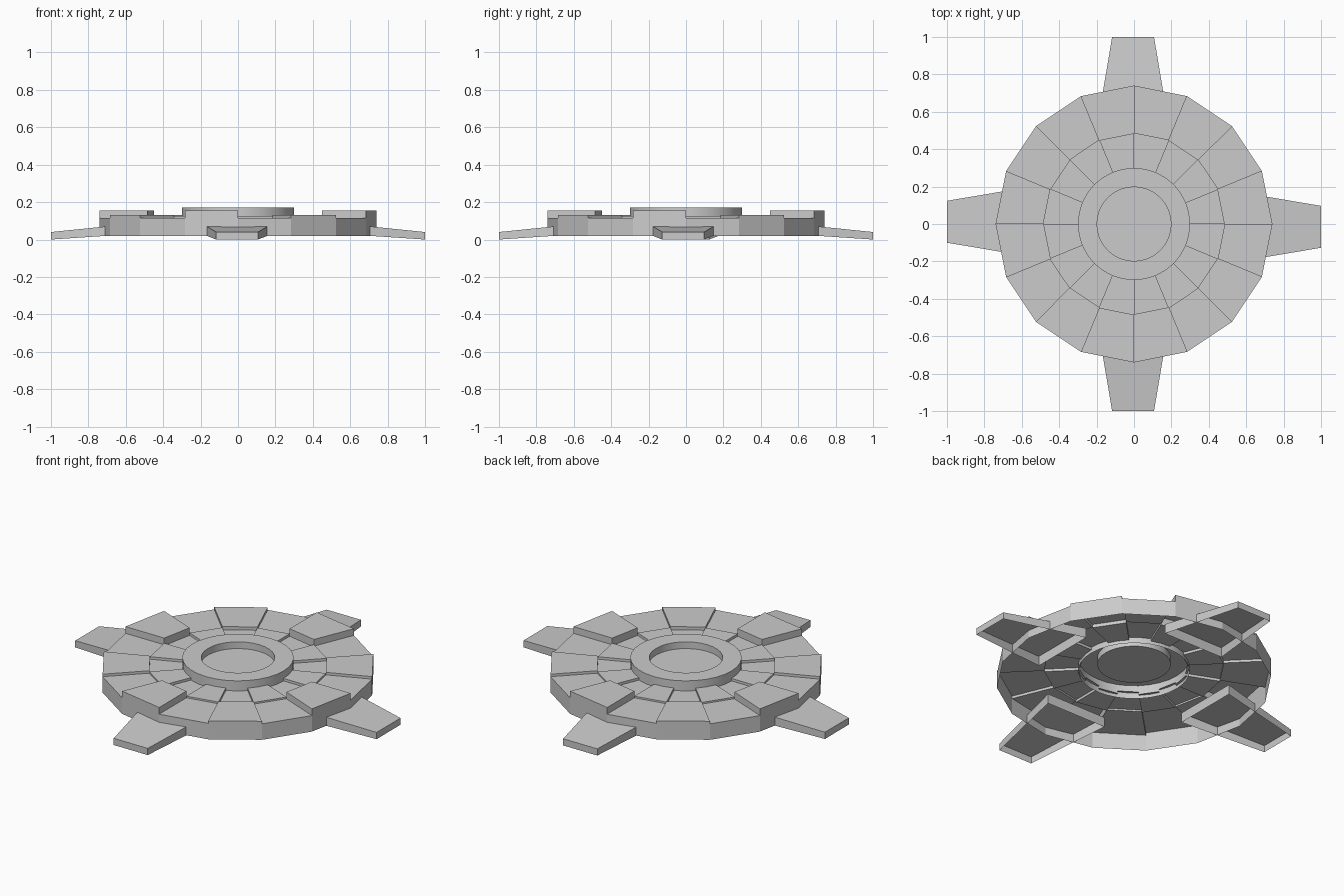
import bpy, bmesh
from math import cos, sin, pi, radians
from mathutils import Matrix

if "Cube" in bpy.data.objects:
    bpy.data.objects.remove(bpy.data.objects["Cube"])

N = 16
STEP = 2 * pi / N
R_HUB, R_MID, R_OUT = 0.30, 0.485, 0.74
Z_RIM = 0.02
# panel heights, repeating every quarter turn
OUTER = [0.115, 0.13, 0.115, 0.155]
INNER = [0.125, 0.11, 0.125, 0.11]


def finish(name, bm):
    mesh = bpy.data.meshes.new(name)
    bm.to_mesh(mesh)
    bm.free()
    obj = bpy.data.objects.new(name, mesh)
    bpy.context.collection.objects.link(obj)
    return obj


def pol(r, k, z):
    return (r * cos(k * STEP), r * sin(k * STEP), z)


def quad(bm, *pts):
    bm.faces.new([bm.verts.new(p) for p in pts])


def radial_wall(bm, r0, r1, k, za, zb):
    # step between two neighbouring panels
    if za > zb:
        quad(bm, pol(r0, k, zb), pol(r0, k, za), pol(r1, k, za), pol(r1, k, zb))
    elif zb > za:
        quad(bm, pol(r0, k, za), pol(r1, k, za), pol(r1, k, zb), pol(r0, k, zb))


# Stepped disc: two rings of panels, open underneath
bm = bmesh.new()
for k in range(N):
    zo, zi = OUTER[k % 4], INNER[k % 4]
    for r0, r1, z in ((R_HUB - 0.01, R_MID, zi), (R_MID, R_OUT, zo)):
        quad(bm, pol(r0, k, z), pol(r1, k, z), pol(r1, k + 1, z), pol(r0, k + 1, z))
    # step between the rings
    if zo > zi:
        quad(bm, pol(R_MID, k, zi), pol(R_MID, k, zo), pol(R_MID, k + 1, zo), pol(R_MID, k + 1, zi))
    else:
        quad(bm, pol(R_MID, k, zo), pol(R_MID, k + 1, zo), pol(R_MID, k + 1, zi), pol(R_MID, k, zi))
    # outer rim wall
    quad(bm, pol(R_OUT, k, Z_RIM), pol(R_OUT, k + 1, Z_RIM), pol(R_OUT, k + 1, zo), pol(R_OUT, k, zo))
    radial_wall(bm, R_MID, R_OUT, k + 1, zo, OUTER[(k + 1) % 4])
    radial_wall(bm, R_HUB, R_MID, k + 1, zi, INNER[(k + 1) % 4])
bmesh.ops.remove_doubles(bm, verts=bm.verts, dist=1e-5)
finish("panel_disc", bm)

# Hub: raised collar with a sunken round floor
bm = bmesh.new()
SIDES = 32
rings = []
for r, z in ((0.30, 0.09), (0.30, 0.17), (0.198, 0.17), (0.198, 0.13)):
    rings.append([bm.verts.new((r * cos(2 * pi * i / SIDES), r * sin(2 * pi * i / SIDES), z))
                  for i in range(SIDES)])
for a, b in zip(rings, rings[1:]):
    for i in range(SIDES):
        j = (i + 1) % SIDES
        f = bm.faces.new((a[i], a[j], b[j], b[i]))
bm.faces.new(rings[-1])
hub = finish("hub_collar", bm)
bpy.context.view_layer.objects.active = hub
hub.select_set(True)
bpy.ops.object.shade_smooth_by_angle(angle=radians(30))

# Four sloping feet: tapered boxes without a bottom, running in under the disc
FEET = [("right_foot", 0, -0.015), ("back_foot", 1, 0.005),
        ("left_foot", 2, -0.012), ("front_foot", 3, -0.005)]
for name, quarter, shift in FEET:
    bm = bmesh.new()
    # radius, half width, bottom, top
    sections = [(0.49, 0.198, 0.034, 0.092), (1.0, 0.112, 0.005, 0.04)]
    lo, hi = [], []
    for r, w, zb, zt in sections:
        lo.append([bm.verts.new((r, s * w + shift, 0 if r == 1 else zb)) for s in (-1, 1)])
        hi.append([bm.verts.new((r, s * w + shift, zt)) for s in (-1, 1)])
    (a, b), (c, d) = lo
    (e, f), (g, h) = hi
    for face in ((e, g, h, f), (a, c, g, e), (d, b, f, h), (c, d, h, g), (b, a, e, f)):
        bm.faces.new(face)
    bmesh.ops.rotate(bm, verts=bm.verts, cent=(0, 0, 0),
                     matrix=Matrix.Rotation(quarter * pi / 2, 3, 'Z'))
    finish(name, bm)
